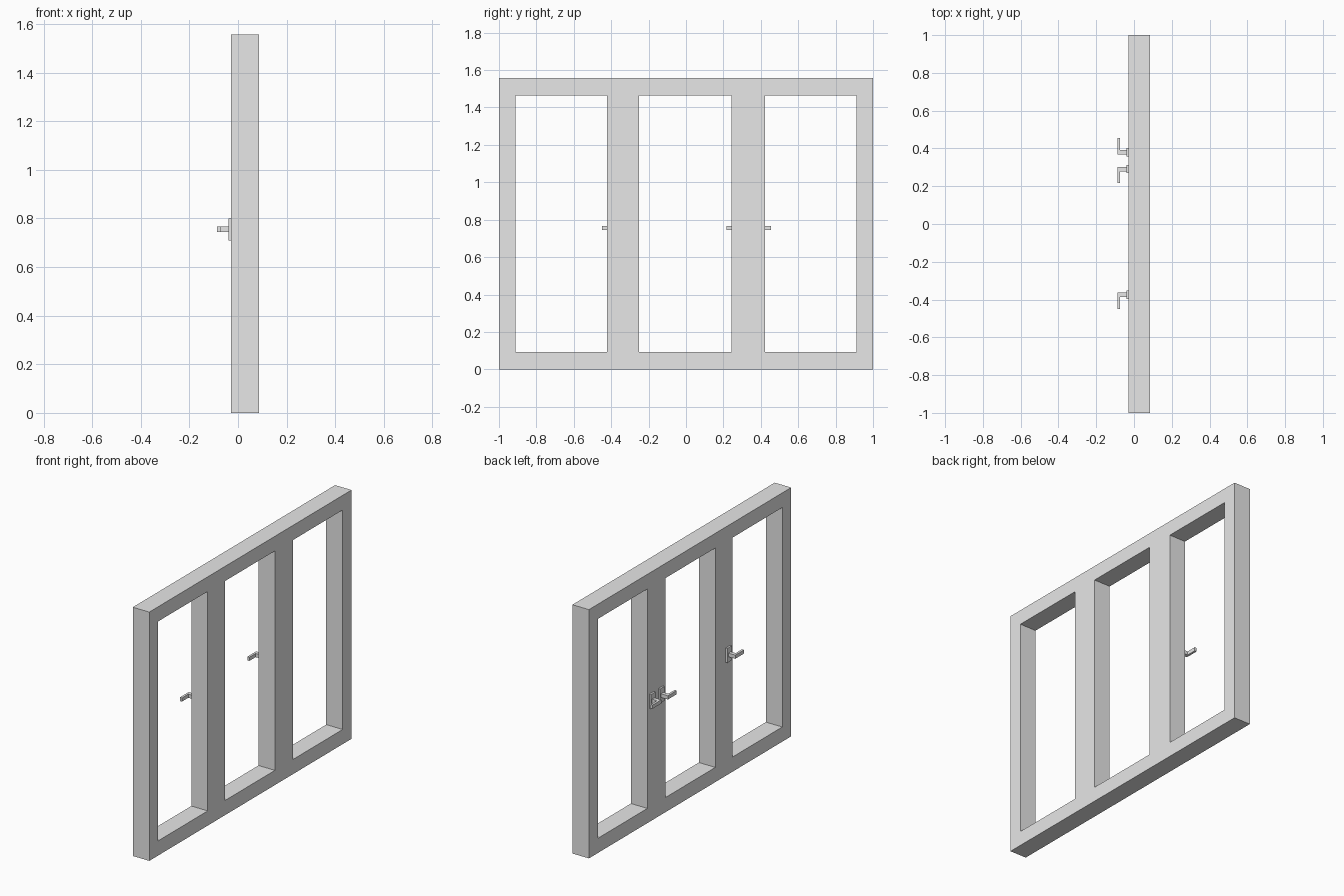
import bpy
import bmesh
from mathutils import Vector

cube = bpy.data.objects.get("Cube")
if cube:
    bpy.data.objects.remove(cube, do_unlink=True)

GREY = (0.8, 0.8, 0.8, 1)
grey = bpy.data.materials.new("light grey")
grey.use_nodes = True
grey.diffuse_color = GREY
grey.node_tree.nodes["Principled BSDF"].inputs["Base Color"].default_value = GREY


def add_object(name, bm):
    bmesh.ops.recalc_face_normals(bm, faces=bm.faces)
    mesh = bpy.data.meshes.new(name)
    bm.to_mesh(mesh)
    bm.free()
    mesh.materials.append(grey)
    obj = bpy.data.objects.new(name, mesh)
    bpy.context.collection.objects.link(obj)
    return obj


def prism(name, outline, axis_vector):
    """Extrude a closed outline into a solid."""
    bm = bmesh.new()
    face = bm.faces.new([bm.verts.new(p) for p in outline])
    top = bmesh.ops.extrude_face_region(bm, geom=[face], use_keep_orig=True)
    verts = [v for v in top["geom"] if isinstance(v, bmesh.types.BMVert)]
    bmesh.ops.translate(bm, verts=verts, vec=axis_vector)
    return add_object(name, bm)


# Window frame: a wall of cells with three openings, given thickness
FRONT_X, BACK_X = -0.028, 0.086
y_cuts = [-1, -0.912, -0.422, -0.25, 0.242, 0.422, 0.912, 1]
z_cuts = [0, 0.092, 1.465, 1.557]
bm = bmesh.new()
grid = [[bm.verts.new((FRONT_X, y, z)) for z in z_cuts] for y in y_cuts]
for i in range(len(y_cuts) - 1):
    for j in range(len(z_cuts) - 1):
        if not (j == 1 and i % 2 == 1):
            bm.faces.new((grid[i][j], grid[i + 1][j], grid[i + 1][j + 1], grid[i][j + 1]))
back = bmesh.ops.extrude_face_region(bm, geom=bm.faces[:], use_keep_orig=True)
bmesh.ops.translate(bm, vec=(BACK_X - FRONT_X, 0, 0),
                    verts=[v for v in back["geom"] if isinstance(v, bmesh.types.BMVert)])
bmesh.ops.recalc_face_normals(bm, faces=bm.faces)
bmesh.ops.dissolve_limit(bm, angle_limit=0.01, verts=bm.verts, edges=bm.edges)
add_object("window_frame", bm)

# Handles: backing plate and L-shaped lever; side is the lever's y direction
PLATE_X = -0.039
handles = {"right": (-0.375, -1), "middle": (0.291, -1), "left": (0.38, 1)}
for label, (y, side) in handles.items():
    prism(f"{label}_handle_plate",
          [(FRONT_X, y + a, z) for a, z in
           ((-0.022, 0.71), (0.022, 0.71), (0.022, 0.8), (-0.022, 0.8))],
          Vector((PLATE_X - FRONT_X, 0, 0)))
    lever = [(PLATE_X, -0.012), (-0.087, -0.012), (-0.087, 0.075),
             (-0.073, 0.075), (-0.073, 0.012), (PLATE_X, 0.012)]
    prism(f"{label}_handle_lever",
          [(x, y + side * a, 0.744) for x, a in lever], Vector((0, 0, 0.023)))
